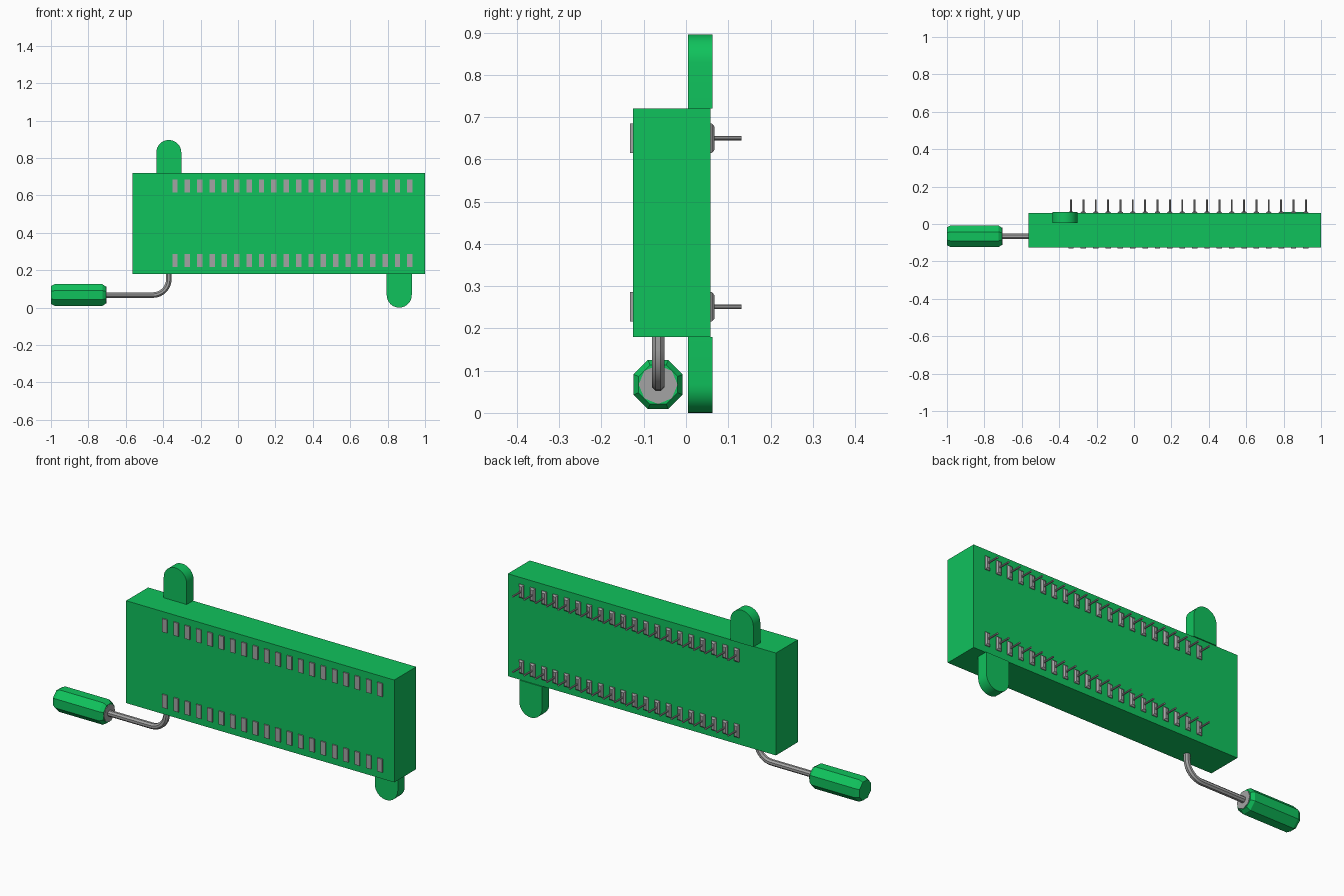
import bpy, bmesh
from math import pi, sin, cos
from mathutils import Matrix, Vector

old = bpy.data.objects.get("Cube")
if old:
    bpy.data.objects.remove(old, do_unlink=True)


def material(name, rgb):
    m = bpy.data.materials.new(name)
    m.use_nodes = True
    m.diffuse_color = (*rgb, 1)
    m.node_tree.nodes["Principled BSDF"].inputs["Base Color"].default_value = (*rgb, 1)
    return m


GREEN = material("green plastic", (0.005, 0.54, 0.108))
GREY = material("grey metal", (0.37, 0.37, 0.37))


def finish(name, bm, mat, smooth=False):
    bmesh.ops.recalc_face_normals(bm, faces=bm.faces)
    me = bpy.data.meshes.new(name)
    bm.to_mesh(me)
    bm.free()
    me.materials.append(mat)
    ob = bpy.data.objects.new(name, me)
    bpy.context.collection.objects.link(ob)
    if smooth:
        shade(ob)
    return ob


def shade(ob):
    bpy.ops.object.select_all(action='DESELECT')
    ob.select_set(True)
    bpy.context.view_layer.objects.active = ob
    bpy.ops.object.shade_smooth_by_angle(angle=pi / 5)


def loft(bm, rings):
    """Skin a list of equal-length point rings and cap both ends."""
    rows = [[bm.verts.new(p) for p in ring] for ring in rings]
    n = len(rows[0])
    for a, b in zip(rows, rows[1:]):
        for i in range(n):
            j = (i + 1) % n
            bm.faces.new((a[i], a[j], b[j], b[i]))
    bm.faces.new(rows[0])
    bm.faces.new(rows[-1])


# socket body
bm = bmesh.new()
bmesh.ops.create_cube(bm, size=1, matrix=Matrix.Translation((0.2175, -0.034, 0.45))
                      @ Matrix.Diagonal((1.565, 0.183, 0.54, 1)))
finish("body", bm, GREEN)


# rounded tabs above and below the body
def tab(name, x, base, tip):
    r = 0.067
    up = 1 if tip > base else -1
    arc = [(x + r * cos(pi * i / 16), tip - up * r + up * r * sin(pi * i / 16))
           for i in range(17)]
    outline = [(x + r, base)] + arc + [(x - r, base)]
    bm = bmesh.new()
    loft(bm, [[(px, y, pz) for px, pz in outline] for y in (0.005, 0.063)])
    finish(name, bm, GREEN, True)


tab("upper_tab", -0.37, 0.72, 0.896)
tab("lower_tab", 0.862, 0.18, 0.0)


# two rows of contacts: front plate, tapered back plate and round pin
def contacts(name, z):
    plate = [(-0.132, 0.0145, 0.035), (0.061, 0.0145, 0.035), (0.068, 0.007, 0.027)]
    bm = bmesh.new()
    for k in range(20):
        x = -0.337 + 0.0661 * k
        loft(bm, [[(x + sx * w, y, z + sz * h)
                   for sx, sz in ((-1, -1), (1, -1), (1, 1), (-1, 1))]
                  for y, w, h in plate])
        bmesh.ops.create_cone(bm, cap_ends=True, segments=8, radius1=0.005,
                              radius2=0.005, depth=0.07,
                              matrix=Matrix.Translation((x, 0.096, z))
                              @ Matrix.Rotation(pi / 2, 4, 'X'))
    finish(name, bm, GREY)


contacts("upper_contacts", 0.65)
contacts("lower_contacts", 0.251)

# octagonal lever handle with chamfered ends
AY, AZ = -0.066, 0.067


def octagon(x, r, turn):
    return [(x, AY + r * cos(pi / 4 * i + turn), AZ + r * sin(pi / 4 * i + turn))
            for i in range(8)]


bm = bmesh.new()
loft(bm, [octagon(x, r, pi / 8) for x, r in
          ((-1, 0.052), (-0.98, 0.063), (-0.725, 0.063), (-0.707, 0.05))])
finish("lever_handle", bm, GREEN)
bm = bmesh.new()
loft(bm, [octagon(x, 0.046, 0) for x in (-0.71, -0.704)])
finish("handle_end_plate", bm, GREY)

# bent lever wire
R = 0.085
path = [(-0.72, AZ)]
path += [(-0.37 - R + R * sin(pi / 16 * i), AZ + R - R * cos(pi / 16 * i)) for i in range(9)]
path += [(-0.37, 0.2)]
bm = bmesh.new()
rings = []
for i, (x, z) in enumerate(path):
    a, b = path[max(i - 1, 0)], path[min(i + 1, len(path) - 1)]
    side = Vector((a[1] - b[1], 0, b[0] - a[0])).normalized()
    rings.append([Vector((x, AY, z)) + 0.016 * (side * sin(pi / 4 * k + pi / 8)
                  + Vector((0, cos(pi / 4 * k + pi / 8), 0))) for k in range(8)])
loft(bm, rings)
finish("lever_wire", bm, GREY, True)
